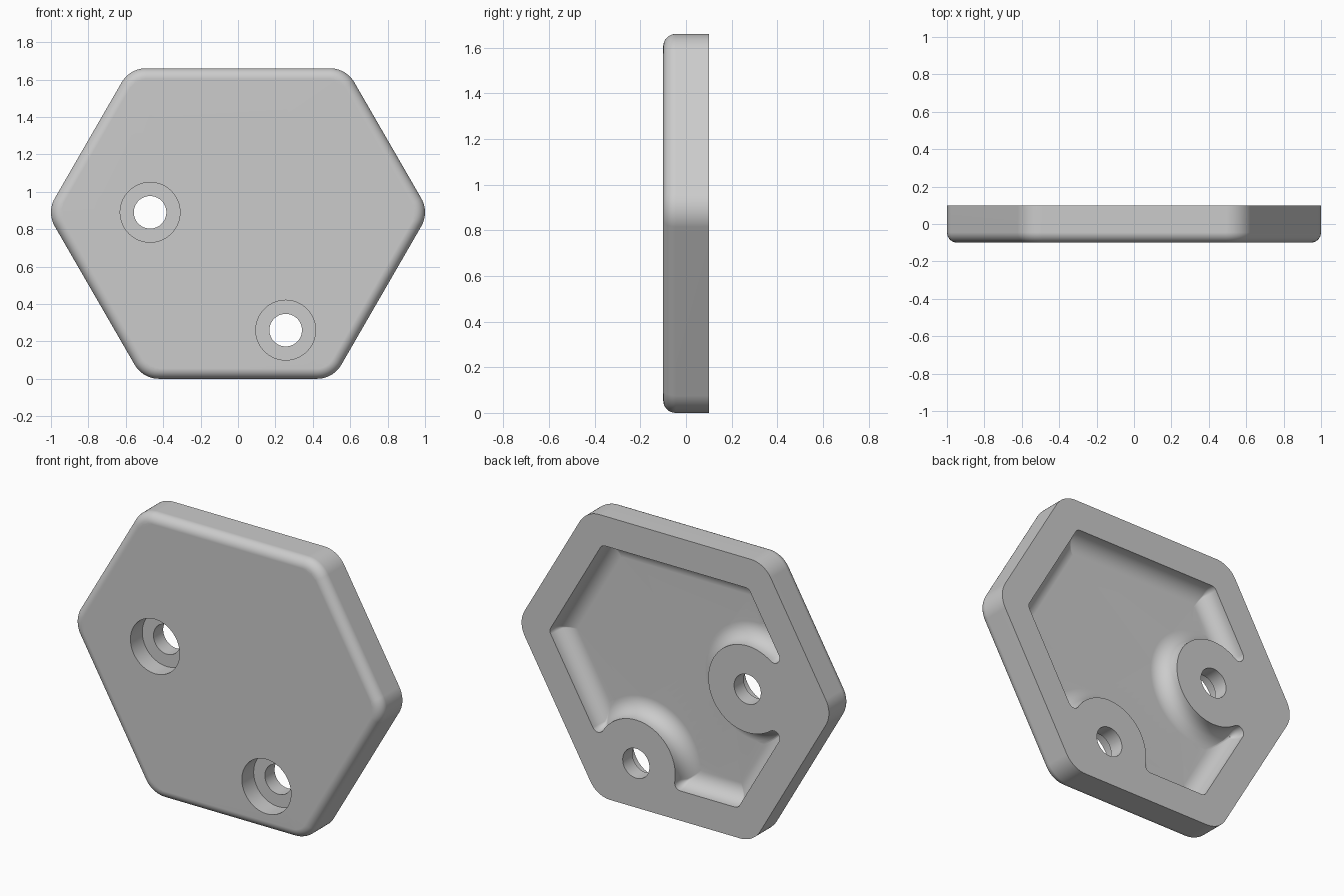
import bpy
import bmesh
from math import sin, cos, pi, sqrt, radians, atan2
from mathutils import Vector

if "Cube" in bpy.data.objects:
    bpy.data.objects.remove(bpy.data.objects["Cube"])

MID_Z = 0.89                     # height of the two side tips
BACK, FRONT = 0.1, -0.1
EDGE = 0.055                     # front edge rounding
RIM, POCKET_DEPTH, COVE = 0.175, 0.105, 0.095
BOSS_R, BORE_R, HOLE_R, BORE_FLOOR = 0.255, 0.16, 0.087, 0.01
BOSSES = {150: Vector((-0.47, 0.0)), 270: Vector((0.255, -0.63))}
# Hexagon sides: direction of the outward normal and distance from the tip line
SIDES = {30: 0.886, 90: 0.77, 150: 0.886, 210: 0.886, 270: 0.89, 330: 0.886}
QUARTER = [i / 8 * pi / 2 for i in range(9)]


def polar(angle, radius=1.0):
    return Vector((cos(angle), sin(angle))) * radius


def heading(v):
    return atan2(v.y, v.x)


def arc(center, radius, a0, a1, ccw=True, steps=10):
    sweep = (a1 - a0) % (2 * pi) if ccw else -((a0 - a1) % (2 * pi))
    return [center + polar(a0 + sweep * i / steps, radius) for i in range(steps + 1)]


def circle(center, radius, sides=64):
    return [center + polar(2 * pi * i / sides, radius) for i in range(sides)]


def corner_center(a, b, inset):
    """Point lying 'inset' inside both neighbouring sides."""
    n, m = polar(radians(a)), polar(radians(b))
    d, e = SIDES[a] - inset, SIDES[b] - inset
    det = n.x * m.y - n.y * m.x
    return Vector((d * m.y - e * n.y, e * n.x - d * m.x)) / det


def web_center(side, boss, inset, reach, sign):
    """Centre of the round joining a side to a boss."""
    n = polar(radians(side))
    h = SIDES[side] - inset - n.dot(boss) - reach
    along = sqrt((BOSS_R + reach) ** 2 - h * h)
    return boss + n * h + Vector((-n.y, n.x)) * along * sign


def outline(inset, t, radius, with_bosses):
    """Rounded hexagon, shrunk by inset + t, optionally flowing around bosses."""
    ball = max(radius - t, 0.005)
    pts = []
    for a in SIDES:
        b = (a + 60) % 360
        if with_bosses and a in BOSSES:
            c = BOSSES[a]
            p = web_center(a, c, inset, t + ball, -1)
            q = web_center(b, c, inset, t + ball, 1)
            pts += arc(p, ball, radians(a), heading(c - p))
            pts += arc(c, BOSS_R + t, heading(p - c), heading(q - c), False, 48)[1:-1]
            pts += arc(q, ball, heading(c - q), radians(b))
        else:
            p = corner_center(a, b, inset + t + ball)
            pts += arc(p, ball, radians(a), radians(b))
    return pts


def skin(bm, rings):
    """Open wall through rings given as (y, 2D points); returns its end loops."""
    loops = [[bm.verts.new((p.x, y, p.y + MID_Z)) for p in pts] for y, pts in rings]
    for lo, hi in zip(loops, loops[1:]):
        for i in range(len(lo)):
            bm.faces.new((lo[i - 1], lo[i], hi[i], hi[i - 1]))
    return loops[0], loops[-1]


def cap(bm, loops):
    """Flat face bounded by the first loop, with the other loops as holes."""
    edges = [bm.edges.get((loop[i - 1], loop[i]))
             for loop in loops for i in range(len(loop))]
    bmesh.ops.triangle_fill(bm, use_beauty=True, edges=edges, normal=(0, 1, 0))


bm = bmesh.new()

# Outer wall with rounded front edge
rings = [(FRONT + EDGE * (1 - sin(a)), outline(0, EDGE * (1 - cos(a)), 0.15, False))
         for a in reversed(QUARTER)]
front_rim, back_rim = skin(bm, rings + [(BACK, outline(0, 0, 0.15, False))])

# Back pocket with coved floor, flowing around the two screw bosses
rings = [(BACK - POCKET_DEPTH + COVE * (1 - sin(a)),
          outline(RIM, COVE * (1 - cos(a)), 0.037, True))
         for a in reversed(QUARTER)]
pocket_floor, pocket_rim = skin(bm, rings + [(BACK, outline(RIM, 0, 0.037, True))])

# Counterbored screw holes
holes = [skin(bm, [(FRONT, circle(c, BORE_R)), (BORE_FLOOR, circle(c, BORE_R)),
                   (BORE_FLOOR, circle(c, HOLE_R)), (BACK, circle(c, HOLE_R))])
         for c in BOSSES.values()]

# Flat front, back rim and pocket floor
cap(bm, [front_rim] + [h[0] for h in holes])
cap(bm, [back_rim, pocket_rim] + [h[1] for h in holes])
cap(bm, [pocket_floor])

bmesh.ops.recalc_face_normals(bm, faces=bm.faces[:])
mesh = bpy.data.meshes.new("hexagonal_cover_plate")
bm.to_mesh(mesh)
bm.free()
plate = bpy.data.objects.new("hexagonal_cover_plate", mesh)
bpy.context.collection.objects.link(plate)

# Material
grey = bpy.data.materials.new("plain_grey")
grey.use_nodes = True
colour = (0.6, 0.6, 0.6, 1)
grey.diffuse_color = colour
grey.node_tree.nodes["Principled BSDF"].inputs["Base Color"].default_value = colour
mesh.materials.append(grey)

# Smooth rounds, crisp edges
bpy.ops.object.select_all(action='DESELECT')
bpy.context.view_layer.objects.active = plate
plate.select_set(True)
bpy.ops.object.shade_smooth_by_angle(angle=radians(30))
weighted = plate.modifiers.new("even_shading", 'WEIGHTED_NORMAL')
weighted.keep_sharp = True
